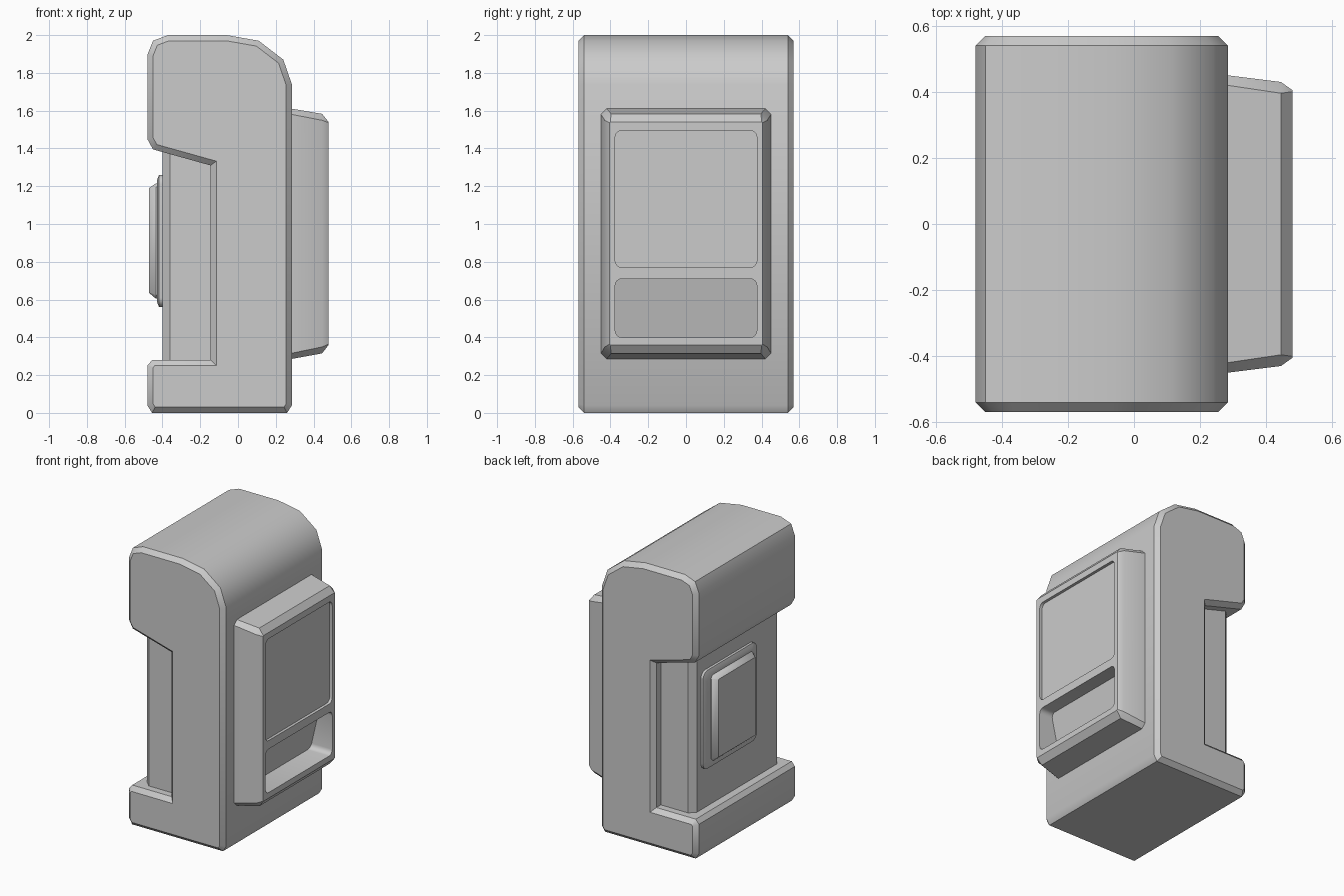
import bpy, bmesh, math
from mathutils import Vector

if "Cube" in bpy.data.objects:
    bpy.data.objects.remove(bpy.data.objects["Cube"])


def loft(name, rings, smooth=38):
    """Skin equal-length rings of points and cap both ends."""
    bm = bmesh.new()
    vr = [[bm.verts.new(p) for p in ring] for ring in rings]
    n = len(rings[0])
    for a, b in zip(vr, vr[1:]):
        for i in range(n):
            j = (i + 1) % n
            bm.faces.new((a[i], a[j], b[j], b[i]))
    bm.faces.new(vr[0][::-1])
    bm.faces.new(vr[-1])
    bmesh.ops.recalc_face_normals(bm, faces=bm.faces)
    me = bpy.data.meshes.new(name)
    bm.to_mesh(me)
    bm.free()
    ob = bpy.data.objects.new(name, me)
    bpy.context.collection.objects.link(ob)
    activate(ob)
    if smooth:
        bpy.ops.object.shade_smooth_by_angle(angle=math.radians(smooth))
    return ob


def activate(ob):
    bpy.ops.object.select_all(action='DESELECT')
    ob.select_set(True)
    bpy.context.view_layer.objects.active = ob


def inset(pts, d):
    """Offset a counter-clockwise polygon inwards by d."""
    out = []
    for i, p in enumerate(pts):
        p = Vector(p)
        e0 = (p - Vector(pts[i - 1])).normalized()
        e1 = (Vector(pts[(i + 1) % len(pts)]) - p).normalized()
        n0, n1 = Vector((-e0.y, e0.x)), Vector((-e1.y, e1.x))
        out.append(p + (n0 + n1) * d / (1 + n0.dot(n1)))
    return out


def rrect(x, y0, y1, z0, z1, r, seg=1):
    """Rectangle in the yz plane with rounded (seg > 1) or chamfered corners; x may depend on z."""
    pts = []
    for k, (cy, cz) in enumerate(((y1 - r, z1 - r), (y0 + r, z1 - r), (y0 + r, z0 + r), (y1 - r, z0 + r))):
        for s in range(seg + 1):
            a = math.pi / 2 * (k + s / seg)
            y, z = cy + r * math.cos(a), cz + r * math.sin(a)
            pts.append((x(z) if callable(x) else x, y, z))
    return pts


# Main body: side profile with a notch, chamfered at both ends
profile = [(-.455, 0), (.26, 0), (.285, .04), (.285, 1.74), (.24, 1.87), (.11, 1.97),
           (-.06, 2), (-.37, 2), (-.45, 1.97), (-.48, 1.895), (-.48, 1.45), (-.45, 1.395),
           (-.145, 1.31), (-.145, .28), (-.455, .28), (-.48, .25), (-.48, .04)]
cap = inset(profile, .03)
loft("body", [[(p[0], y, p[1]) for p in ring]
              for y, ring in ((-.57, cap), (-.54, profile), (.54, profile), (.57, cap))])

# Inner panel filling the notch, with chamfered upright edges
plan = [(-.13, -.49), (-.13, .49), (-.36, .49), (-.40, .45), (-.40, -.45), (-.36, -.49)]
loft("notch_panel", [[(x, y, z) for x, y in plan] for z in (.26, 1.40)])

# Rounded plate and raised button on the notch panel
loft("button_plate", [rrect(-.39, -.20, .405, .56, 1.26, .05, 5),
                      rrect(-.418, -.20, .405, .56, 1.26, .05, 5),
                      rrect(-.43, -.17, .375, .59, 1.23, .04, 5)])
loft("button", [rrect(-.42, -.14, .335, .605, 1.215, .02),
                rrect(-.435, -.14, .335, .605, 1.215, .02),
                rrect(-.47, -.11, .305, .635, 1.19, .003)])

# Tapered display housing on the right side
housing = loft("display_housing", [rrect(.27, -.452, .452, .283, 1.613, .03),
                                   rrect(.445, -.43, .43, .315, 1.583, .034),
                                   rrect(.48, -.405, .405, .36, 1.54, .004)], 0)

# Recesses: shallow screen, and deep tray with a sloping back
screen_cut = loft("screen_cutter", [rrect(x, -.375, .375, .77, 1.495, .035, 4) for x in (.6, .46)], 0)
tray_cut = loft("tray_cutter", [rrect(x, -.375, .375, .40, .71, .035, 4)
                                for x in (.6, lambda z: .31 + (z - .40) * .23)], 0)
for cutter in (screen_cut, tray_cut):
    mod = housing.modifiers.new("recess", 'BOOLEAN')
    mod.operation = 'DIFFERENCE'
    mod.solver = 'EXACT'
    mod.object = cutter
    activate(housing)
    bpy.ops.object.modifier_apply(modifier=mod.name)
    bpy.data.objects.remove(cutter)
activate(housing)
bpy.ops.object.shade_smooth_by_angle(angle=math.radians(30))
